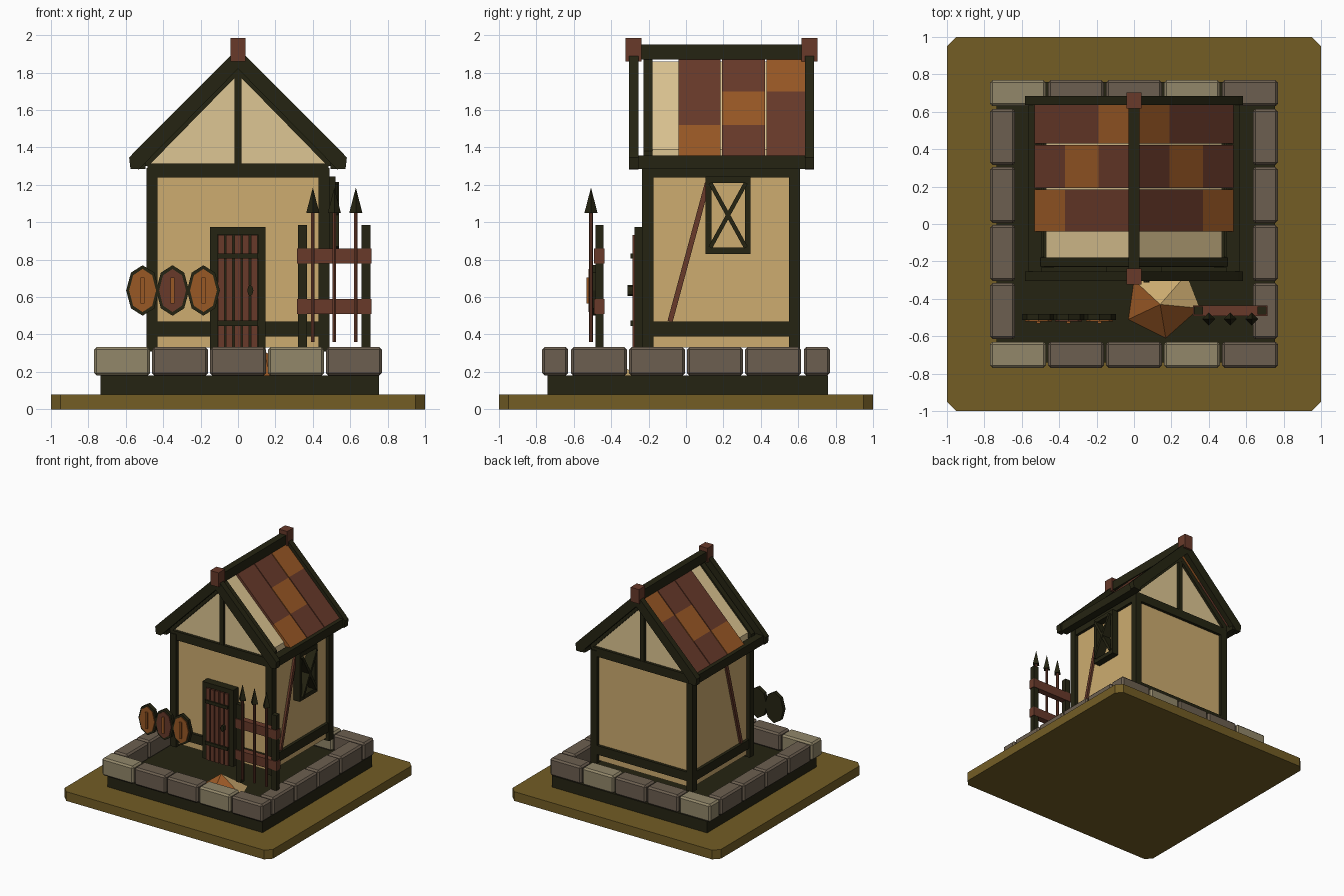
import bpy, bmesh, math
from mathutils import Vector

if "Cube" in bpy.data.objects:
    bpy.data.objects.remove(bpy.data.objects["Cube"])


def mat(name, r, g, b):
    m = bpy.data.materials.new(name)
    lin = [((c / 255 + 0.055) / 1.055) ** 2.4 if c > 10 else c / 3295 for c in (r, g, b)]
    m.diffuse_color = (*lin, 1)
    m.use_nodes = True
    m.node_tree.nodes["Principled BSDF"].inputs["Base Color"].default_value = m.diffuse_color
    return m


GRASS = mat("olive_ground", 115, 93, 37)
DARK = mat("dark_timber", 37, 36, 18)
WALL = mat("tan_plaster", 205, 172, 112)
CREAM = mat("cream_plaster", 222, 198, 147)
BROWN = mat("red_brown_wood", 104, 58, 42)
ORANGE = mat("orange_clay", 153, 88, 37)
STONE = mat("grey_stone", 108, 95, 80)
PALE = mat("pale_stone", 146, 135, 106)


def finish(name, bm, *mats):
    bmesh.ops.recalc_face_normals(bm, faces=bm.faces)
    me = bpy.data.meshes.new(name)
    bm.to_mesh(me)
    bm.free()
    for m in mats:
        me.materials.append(m)
    ob = bpy.data.objects.new(name, me)
    bpy.context.collection.objects.link(ob)
    return ob


def prism(name, pts, axis, a, b, m):
    """Extrude a 2D outline along an axis from a to b."""
    def put(p, t):
        return {'x': (t, *p), 'y': (p[0], t, p[1]), 'z': (*p, t)}[axis]
    bm = bmesh.new()
    lo = [bm.verts.new(put(p, a)) for p in pts]
    hi = [bm.verts.new(put(p, b)) for p in pts]
    bm.faces.new(lo)
    bm.faces.new(hi)
    n = len(pts)
    for i in range(n):
        j = (i + 1) % n
        bm.faces.new((lo[i], lo[j], hi[j], hi[i]))
    return finish(name, bm, m)


def box(name, x, y, z, m):
    return prism(name, [(x[0], y[0]), (x[1], y[0]), (x[1], y[1]), (x[0], y[1])], 'z', z[0], z[1], m)


def bar(name, p, q, w, x, m):
    """Slanted bar in the yz plane between x[0] and x[1]."""
    p, q = Vector(p), Vector(q)
    d = (q - p).normalized()
    n = Vector((-d.y, d.x)) * w / 2
    return prism(name, [tuple(v) for v in (p + n, q + n, q - n, p - n)], 'x', x[0], x[1], m)


def cone(name, x, y, z0, z1, r0, r1, n, m):
    bm = bmesh.new()
    bmesh.ops.create_cone(bm, cap_ends=True, segments=n, radius1=r0, radius2=r1, depth=z1 - z0)
    bmesh.ops.translate(bm, verts=bm.verts, vec=(x, y, (z0 + z1) / 2))
    return finish(name, bm, m)


# Ground slab with clipped corners, and foundation
c = 0.95
prism("ground_slab", [(-1, -c), (-c, -1), (c, -1), (1, -c), (1, c), (c, 1), (-c, 1), (-1, c)],
      'z', 0, 0.08, GRASS)
box("foundation", (-0.735, 0.755), (-0.74, 0.76), (0.08, 0.18), DARK)


# Stone border
def stone(x, y, m):
    ob = box("border_stone", x, y, (0.18, 0.333), m)
    bev = ob.modifiers.new("bevel", 'BEVEL')
    bev.width, bev.segments = 0.014, 1


for y in ((-0.77, -0.63), (0.63, 0.77)):
    for i in range(5):
        x = -0.77 + i * 0.31
        stone((x, x + 0.3), y, PALE if i in (0, 3) else STONE)
for x in ((-0.77, -0.635), (0.635, 0.77)):
    for i in range(4):
        y = -0.615 + i * 0.31
        stone(x, (y, y + 0.3), STONE)

# House body and attic
box("plaster_walls", (-0.46, 0.46), (-0.205, 0.58), (0.33, 1.29), WALL)
prism("attic", [(-0.47, 1.28), (0.47, 1.28), (0.47, 1.39), (0, 1.86), (-0.47, 1.39)],
      'y', -0.205, 0.58, CREAM)

# Timber frame
for x in (-0.46, 0.46):
    for y in (-0.205, 0.58):
        box("corner_post", (x - 0.03, x + 0.03), (y - 0.03, y + 0.03), (0.31, 1.29), DARK)
for z in ((0.39, 0.468), (1.24, 1.315)):
    for y in (-0.205, 0.58):
        box("cross_beam", (-0.485, 0.485), (y - 0.025, y + 0.025), z, DARK)
    for x in (-0.46, 0.46):
        box("side_beam", (x - 0.025, x + 0.025), (-0.205, 0.58), z, DARK)
for y in (-0.205, 0.58):
    box("gable_post", (-0.02, 0.02), (y - 0.022, y + 0.022), (1.31, 1.82), DARK)

# Rafters, barge boards, eaves, roof tiles (mirrored left and right)
for s in (-1, 1):
    for y in ((-0.228, -0.18), (0.555, 0.603)):
        prism("gable_rafter", [(0, 1.88), (s * 0.5, 1.38), (s * 0.5, 1.3), (s * 0.48, 1.3), (0, 1.79)],
              'y', *y, DARK)
    for y in ((-0.305, -0.255), (0.635, 0.685)):
        prism("barge_board", [(0, 1.93), (s * 0.555, 1.375), (s * 0.582, 1.345), (s * 0.575, 1.285),
                              (s * 0.53, 1.283), (0, 1.82)], 'y', *y, DARK)
    box("eave_beam", (s * 0.495, s * 0.565), (-0.275, 0.68), (1.285, 1.358), DARK)
    for col, y in enumerate(((-0.04, 0.185), (0.192, 0.422), (0.43, 0.636))):
        for row, (a, b) in enumerate(((0.01, 0.19), (0.19, 0.37), (0.37, 0.535))):
            prism("roof_tile", [(s * a, 1.89 - a), (s * b, 1.89 - b), (s * b, 1.84 - b), (s * a, 1.84 - a)],
                  'y', *y, ORANGE if row + col == 2 else BROWN)
    # diagonal wall brace
    bar("wall_brace", (-0.085, 0.47), (0.115, 1.21), 0.028, (s * 0.45, s * 0.478), BROWN)
box("ridge_beam", (-0.03, 0.03), (-0.28, 0.68), (1.87, 1.95), DARK)
for y in (-0.28, 0.66):
    box("ridge_cap", (-0.04, 0.04), (y - 0.043, y + 0.043), (1.86, 1.985), BROWN)

# Window on the right wall
for y in ((0.105, 0.135), (0.315, 0.345)):
    box("window_jamb", (0.45, 0.52), y, (0.83, 1.245), DARK)
for z in ((0.83, 0.865), (1.21, 1.245)):
    box("window_rail", (0.45, 0.52), (0.105, 0.345), z, DARK)
bar("window_cross", (0.13, 0.865), (0.32, 1.21), 0.022, (0.46, 0.54), DARK)
bar("window_cross", (0.32, 0.865), (0.13, 1.21), 0.022, (0.46, 0.535), DARK)

# Door
for x in ((-0.15, -0.11), (0.108, 0.147)):
    box("door_jamb", x, (-0.275, -0.2), (0.31, 0.975), DARK)
box("door_lintel", (-0.15, 0.147), (-0.275, -0.2), (0.935, 0.975), DARK)
box("door_backing", (-0.11, 0.108), (-0.25, -0.2), (0.31, 0.935), DARK)
for i in range(5):
    x = -0.107 + i * 0.044
    box("door_plank", (x, x + 0.034), (-0.286, -0.24), (0.31, 0.933), BROWN)
for z in (0.46, 0.82):
    box("door_strap", (-0.11, 0.108), (-0.298, -0.28), (z - 0.014, z + 0.014), DARK)


def oval(x, z, rx, rz):
    return [(x + rx * math.sin(i * math.pi / 4), z + rz * math.cos(i * math.pi / 4)) for i in range(8)]


prism("door_handle", oval(0.066, 0.635, 0.016, 0.03), 'y', -0.312, -0.28, DARK)

# Shields
for i, x in enumerate((-0.51, -0.35, -0.185)):
    face, boss = (BROWN, ORANGE) if i == 1 else (ORANGE, BROWN)
    prism("shield_rim", oval(x, 0.635, 0.088, 0.135), 'y', -0.512, -0.48, DARK)
    prism("shield_face", oval(x, 0.635, 0.072, 0.115), 'y', -0.52, -0.51, face)
    box("shield_boss", (x - 0.01, x + 0.01), (-0.532, -0.515), (0.565, 0.705),
        ORANGE)

# Spear rack
for x in (0.345, 0.685):
    box("rack_post", (x - 0.024, x + 0.024), (-0.485, -0.44), (0.31, 0.985), DARK)
for z in (0.55, 0.82):
    box("rack_rail", (0.315, 0.715), (-0.492, -0.437), (z - 0.04, z + 0.04), BROWN)
for x in (0.4, 0.515, 0.63):
    cone("spear_shaft", x, -0.508, 0.36, 1.07, 0.011, 0.011, 6, BROWN)
    cone("spear_tip", x, -0.508, 1.05, 1.185, 0.035, 0, 4, DARK)

# Low five-sided heap by the door, straw coloured on its back faces
bm = bmesh.new()
ring = [bm.verts.new((x, y, 0.18)) for x, y in
        ((-0.03, -0.51), (0.17, -0.61), (0.35, -0.45), (0.28, -0.27), (0.0, -0.30))]
tip = bm.verts.new((0.14, -0.43, 0.31))
bm.faces.new(ring)
for i in range(5):
    f = bm.faces.new((ring[i], ring[(i + 1) % 5], tip))
    f.material_index = 1 if i in (2, 3) else 0
finish("heap", bm, ORANGE, WALL)
